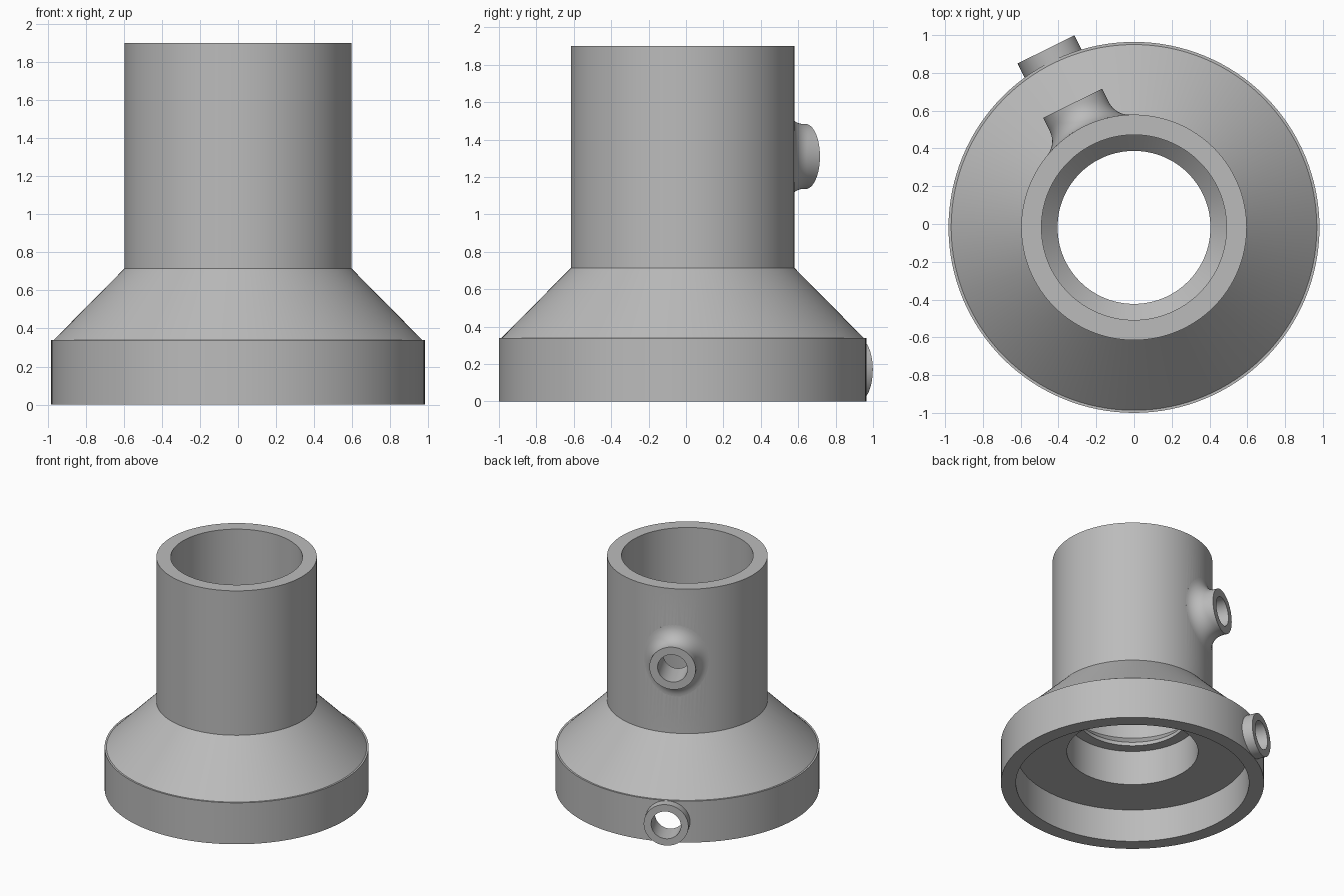
import bpy, bmesh, math
from mathutils import Vector, Matrix

old = bpy.data.objects.get("Cube")
if old:
    bpy.data.objects.remove(old, do_unlink=True)

SEG = 128            # sides of the body
CENTRE_Y = -0.018    # body axis sits slightly forward
TURN = Matrix.Rotation(math.radians(26.3), 4, "Z")   # ports point back and to the right

grey = bpy.data.materials.new("light_grey")
grey.use_nodes = True
COLOUR = (0.5, 0.5, 0.5, 1)
grey.diffuse_color = COLOUR
grey.node_tree.nodes["Principled BSDF"].inputs["Base Color"].default_value = COLOUR


def finish(name, bm):
    bmesh.ops.recalc_face_normals(bm, faces=bm.faces)
    mesh = bpy.data.meshes.new(name)
    bm.to_mesh(mesh)
    bm.free()
    mesh.materials.append(grey)
    obj = bpy.data.objects.new(name, mesh)
    bpy.context.collection.objects.link(obj)
    return obj


def loft(name, rings, closed=False):
    """Skin a list of point rings; cap the ends unless the rings form a loop."""
    bm = bmesh.new()
    loops = [[bm.verts.new(p) for p in ring] for ring in rings]
    n = len(loops[0])
    pairs = list(zip(loops, loops[1:]))
    if closed:
        pairs.append((loops[-1], loops[0]))
    else:
        bm.faces.new(loops[0])
        bm.faces.new(loops[-1])
    for a, b in pairs:
        for i in range(n):
            j = (i + 1) % n
            bm.faces.new((a[i], a[j], b[j], b[i]))
    return finish(name, bm)


def angles(n):
    return [2 * math.pi * i / n for i in range(n)]


def rod(name, radius, start, end, z, n=64):
    """Cylinder pointing out along the port direction."""
    return loft(name, [[TURN @ Vector((radius * math.cos(a), d, z + radius * math.sin(a)))
                        for a in angles(n)] for d in (start, end)])


def flared_port(name, wall, radius, fillet, end, z, n=64, steps=10):
    """Round stub with a rolling-ball fillet onto a cylindrical wall."""
    rings = [[] for _ in range(steps + 3)]
    for a in angles(n):
        u, v = (radius + fillet) * math.cos(a), (radius + fillet) * math.sin(a)
        h = math.sqrt((wall + fillet) ** 2 - u * u)
        ball = Vector((u, h, v))
        to_wall = -Vector((u, h, 0)).normalized()
        to_stub = -Vector((math.cos(a), 0, math.sin(a)))
        foot = ball + to_wall * fillet
        path = [foot + to_wall * 0.05]
        path += [ball + to_wall.slerp(to_stub, k / steps) * fillet for k in range(steps + 1)]
        path.append(Vector((radius * math.cos(a), end, radius * math.sin(a))))
        for ring, p in zip(rings, path):
            ring.append(TURN @ (p + Vector((0, 0, z))))
    return loft(name, rings)


def combine(target, other, operation):
    mod = target.modifiers.new(operation, "BOOLEAN")
    mod.operation, mod.solver, mod.object = operation, "EXACT", other
    bpy.context.view_layer.objects.active = target
    bpy.ops.object.modifier_apply(modifier=mod.name)
    bpy.data.objects.remove(other, do_unlink=True)


# Turned body: stepped base, cone, neck, bore with a funnel ledge, base recess
profile = [(0.87, 0), (0.982, 0), (0.982, 0.34), (0.968, 0.34), (0.597, 0.715),
           (0.597, 1.9), (0.49, 1.9), (0.49, 0.67), (0.405, 0.585), (0.405, 0.555),
           (0.49, 0.555), (0.49, 0.27), (0.87, 0.27)]
body = loft("flanged_body", [[(r * math.cos(a), r * math.sin(a), z) for a in angles(SEG)]
                             for r, z in profile], closed=True)

# Side ports joined to the body, then drilled through
combine(body, flared_port("neck_port", 0.597, 0.174, 0.12, 0.733, 1.31), "UNION")
combine(body, rod("base_port", 0.168, 0.92, 1.051, 0.17), "UNION")
combine(body, rod("neck_drill", 0.112, 0.3, 0.9, 1.31), "DIFFERENCE")
combine(body, rod("base_drill", 0.112, 0.7, 1.2, 0.17), "DIFFERENCE")

body.location.y = CENTRE_Y
bpy.ops.object.select_all(action="DESELECT")
body.select_set(True)
bpy.context.view_layer.objects.active = body
bpy.ops.object.shade_smooth_by_angle(angle=math.radians(30))
